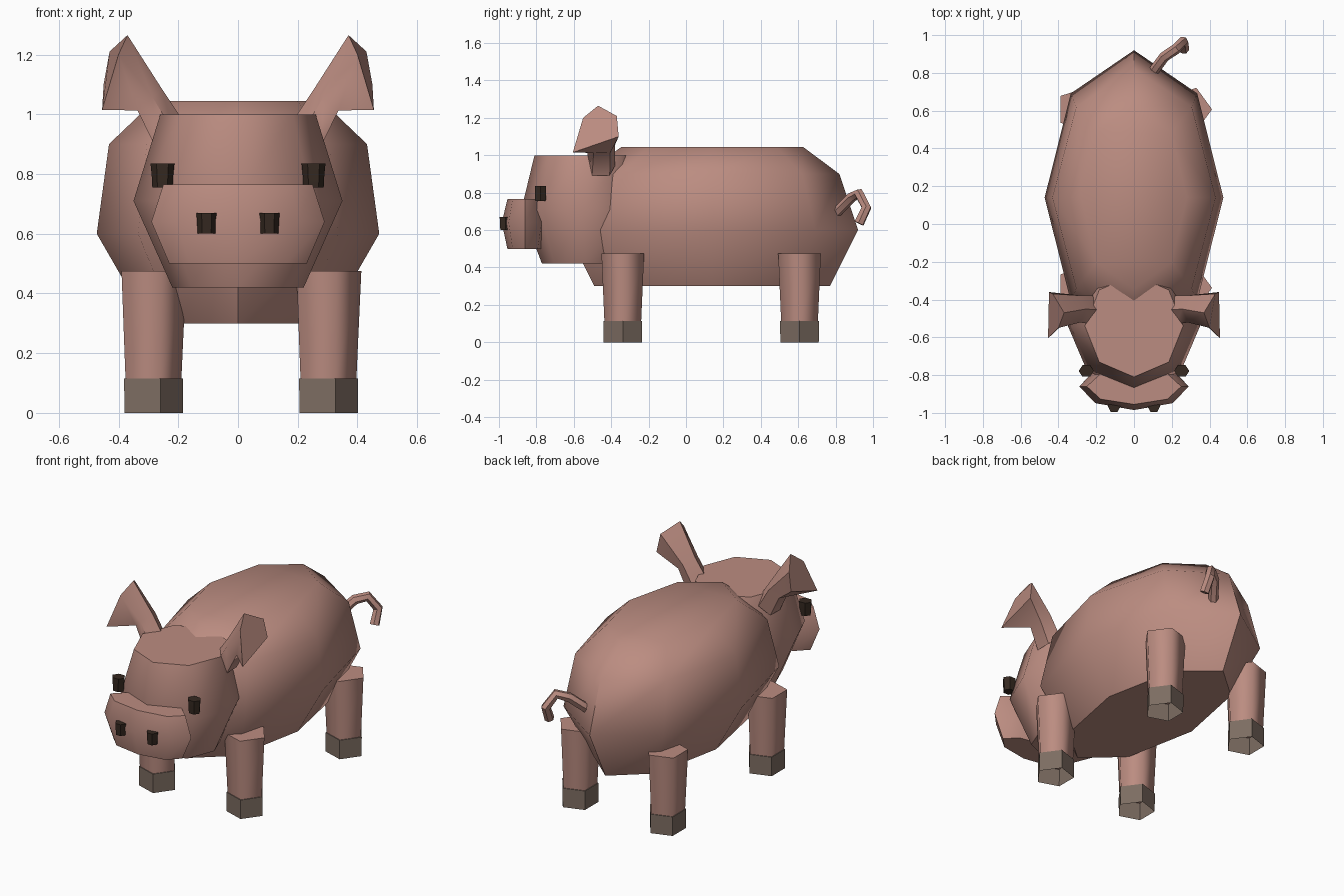
import bpy
import bmesh
from math import sin, cos, radians, tau
from mathutils import Vector

cube = bpy.data.objects.get("Cube")
if cube:
    bpy.data.objects.remove(cube, do_unlink=True)


def make_material(name, rgb):
    mat = bpy.data.materials.new(name)
    mat.use_nodes = True
    mat.diffuse_color = (*rgb, 1)
    mat.node_tree.nodes["Principled BSDF"].inputs["Base Color"].default_value = (*rgb, 1)
    return mat


skin = make_material("dusty pink skin", (0.5, 0.265, 0.22))
horn = make_material("brown hoof", (0.205, 0.152, 0.122))
dark = make_material("dark brown", (0.036, 0.022, 0.015))


def smooth(obj, angle):
    bpy.ops.object.select_all(action="DESELECT")
    obj.select_set(True)
    bpy.context.view_layer.objects.active = obj
    bpy.ops.object.shade_smooth_by_angle(angle=radians(angle))


def loft(name, rings, mat, angle=60, cap_start=True, cap_end=True):
    """Skin a list of equally long point rings and cap the ends."""
    bm = bmesh.new()
    loops = [[bm.verts.new(p) for p in ring] for ring in rings]
    n = len(loops[0])
    for a, b in zip(loops, loops[1:]):
        for i in range(n):
            j = (i + 1) % n
            bm.faces.new((a[i], a[j], b[j], b[i]))
    if cap_start:
        bm.faces.new(loops[0][::-1])
    if cap_end:
        bm.faces.new(loops[-1])
    bmesh.ops.recalc_face_normals(bm, faces=bm.faces)
    mesh = bpy.data.meshes.new(name)
    bm.to_mesh(mesh)
    bm.free()
    mesh.materials.append(mat)
    obj = bpy.data.objects.new(name, mesh)
    bpy.context.collection.objects.link(obj)
    smooth(obj, angle)
    return obj


def stack(name, centre, sides, levels, mat, **options):
    """Loft horizontal polygons; each level is (z, x radius, y radius)."""
    cx, cy = centre
    rings = [[(cx + rx * cos(tau * i / sides), cy + ry * sin(tau * i / sides), z)
              for i in range(sides)] for z, rx, ry in levels]
    return loft(name, rings, mat, **options)


# Body, head and snout: eight-sided barrels
stack("body", (0, 0.14), 8, [(0.3, 0.3, 0.63), (0.6, 0.473, 0.78),
                             (0.9, 0.432, 0.68), (1.045, 0.28, 0.485)], skin)
stack("head", (0, -0.54), 8, [(0.42, 0.22, 0.23), (0.71, 0.35, 0.34),
                              (1.0, 0.26, 0.27)], skin)
stack("snout", (0, -0.86), 8, [(0.5, 0.23, 0.095), (0.64, 0.29, 0.125),
                               (0.765, 0.25, 0.095)], skin)

# Legs: five-sided, with hollow hooves
for side, x in (("left", 0.293), ("right", -0.293)):
    for end, y in (("front", -0.338), ("back", 0.607)):
        stack(f"{end}_{side}_leg", (x, y), 5,
              [(0.105, 0.103, 0.103), (0.475, 0.12, 0.12)], skin, angle=75)
        stack(f"{end}_{side}_hoof", (x, y), 5,
              [(0, 0.108, 0.108), (0.115, 0.109, 0.109)], horn, angle=30, cap_start=False)

# Ears: narrow stem flaring into a drooping tip
ear_tip = [(0.37, -0.47, 1.265), (0.43, -0.37, 1.21), (0.45, -0.36, 1.1),
           (0.455, -0.605, 1.015), (0.4, -0.55, 1.2)]


def ear_ring(centre, width, height):
    across, up = Vector((0, 1, 0)), Vector((-0.75, 0, 0.67))
    return [Vector(centre) + across * width * sin(tau * k / 5) + up * height * cos(tau * k / 5)
            for k in range(5)]


ear_rings = [ear_ring((0.235, -0.455, 0.93), 0.08, 0.07),
             ear_ring((0.3, -0.45, 1.045), 0.075, 0.06), ear_tip]

# Paired features on the face
for side, s in (("left", 1), ("right", -1)):
    loft(f"{side}_ear", [[(s * x, y, z) for x, y, z in ring] for ring in ear_rings], skin, angle=50)
    stack(f"{side}_eye", (s * 0.253, -0.778), 6,
          [(0.755, 0.034, 0.032), (0.795, 0.036, 0.035), (0.835, 0.04, 0.035)], dark, angle=30)
    stack(f"{side}_nostril", (s * 0.105, -0.965), 6,
          [(0.6, 0.03, 0.032), (0.67, 0.034, 0.036)], dark, angle=30)

# Curled tail
curve = bpy.data.curves.new("tail", "CURVE")
curve.dimensions = "3D"
curve.bevel_depth = 0.028
curve.bevel_resolution = 1
curve.use_fill_caps = True
path = [(0.09, 0.79, 0.68), (0.16, 0.885, 0.775), (0.22, 0.925, 0.795),
        (0.26, 0.965, 0.72), (0.265, 0.925, 0.635)]
spline = curve.splines.new("POLY")
spline.points.add(len(path) - 1)
for point, co in zip(spline.points, path):
    point.co = (*co, 1)
curve.materials.append(skin)
tail = bpy.data.objects.new("tail", curve)
bpy.context.collection.objects.link(tail)
bpy.ops.object.select_all(action="DESELECT")
tail.select_set(True)
bpy.context.view_layer.objects.active = tail
bpy.ops.object.convert(target="MESH")
smooth(bpy.context.object, 50)
